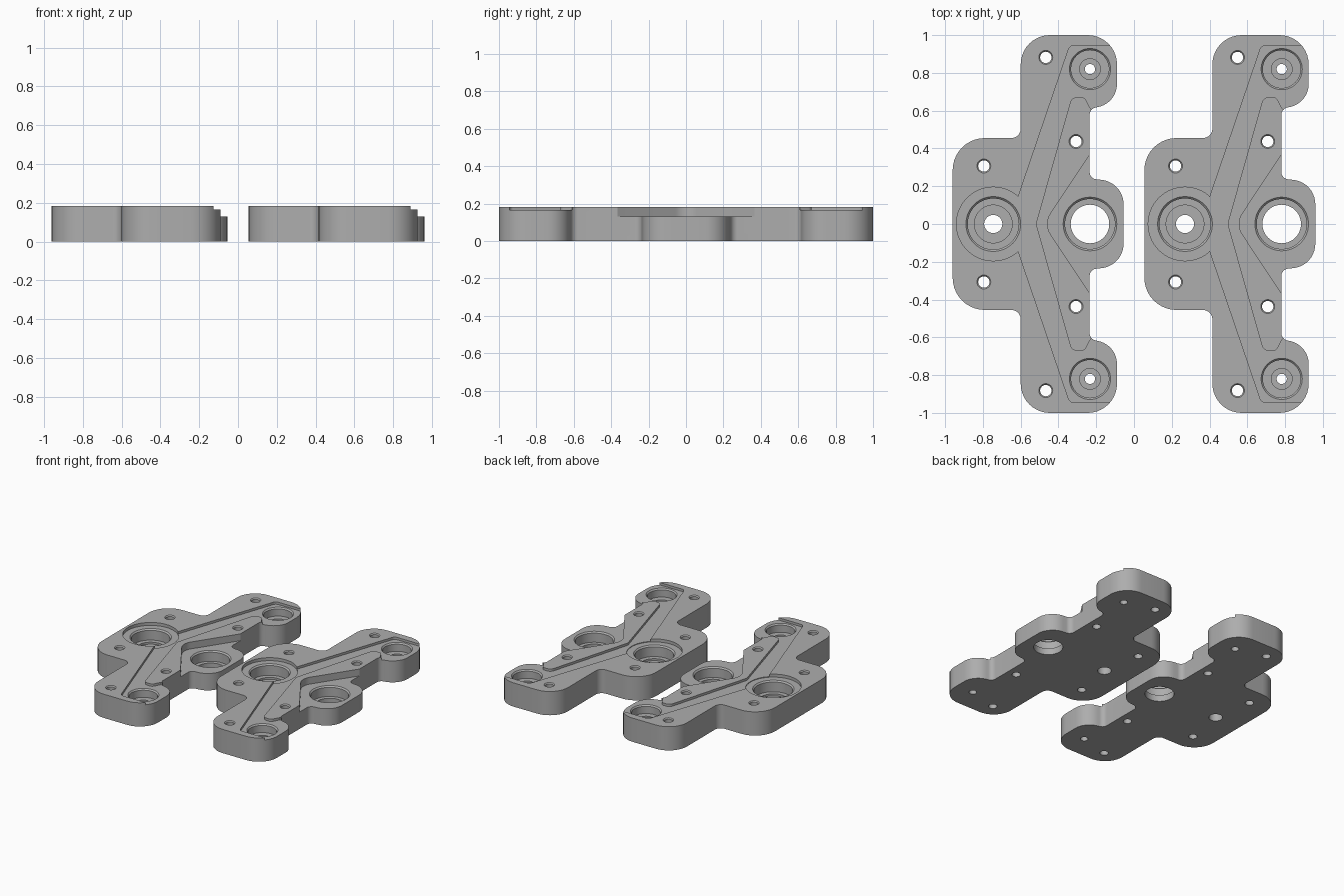
import bpy, bmesh, math
from mathutils import Vector

if "Cube" in bpy.data.objects:
    bpy.data.objects.remove(bpy.data.objects["Cube"])

TOP, CHANNEL, POCKET = 0.183, 0.165, 0.13

grey = bpy.data.materials.new("machined_grey")
grey.diffuse_color = (0.42, 0.42, 0.42, 1)
grey.use_nodes = True
grey.node_tree.nodes["Principled BSDF"].inputs["Base Color"].default_value = grey.diffuse_color


def fillet(points, steps=10):
    """Closed 2D polygon from (x, y, radius) corners."""
    out = []
    n = len(points)
    for i, (x, y, r) in enumerate(points):
        p = Vector((x, y))
        if r == 0:
            out.append(p)
            continue
        a = (Vector(points[i - 1][:2]) - p).normalized()
        b = (Vector(points[(i + 1) % n][:2]) - p).normalized()
        half = a.angle(b) / 2
        centre = p + (a + b).normalized() * (r / math.sin(half))
        t = r / math.tan(half)
        va, vb = p + a * t - centre, p + b * t - centre
        start = math.atan2(va.y, va.x)
        sweep = math.atan2(va.x * vb.y - va.y * vb.x, va.dot(vb))
        for k in range(steps + 1):
            ang = start + sweep * k / steps
            out.append(centre + Vector((math.cos(ang), math.sin(ang))) * r)
    return out


def mirrored(half):
    """Mirror a chain of corners across y = 0."""
    return half + [(x, -y, r) for x, y, r in reversed(half) if y != 0]


def make_object(name, bm):
    bmesh.ops.recalc_face_normals(bm, faces=bm.faces[:])
    mesh = bpy.data.meshes.new(name)
    bm.to_mesh(mesh)
    bm.free()
    mesh.materials.append(grey)
    obj = bpy.data.objects.new(name, mesh)
    bpy.context.collection.objects.link(obj)
    return obj


def prism(name, outline, z0, z1):
    bm = bmesh.new()
    low = [bm.verts.new((p.x, p.y, z0)) for p in outline]
    high = [bm.verts.new((p.x, p.y, z1)) for p in outline]
    n = len(low)
    bm.faces.new(low)
    bm.faces.new(high)
    for i in range(n):
        j = (i + 1) % n
        bm.faces.new((low[i], low[j], high[j], high[i]))
    return make_object(name, bm)


def turned(name, x, y, profile, sides=48):
    """Solid of revolution from (radius, z) steps."""
    bm = bmesh.new()
    rings = []
    for r, z in profile:
        rings.append([bm.verts.new((x + r * math.cos(2 * math.pi * k / sides),
                                    y + r * math.sin(2 * math.pi * k / sides), z))
                      for k in range(sides)])
    bm.faces.new(rings[0])
    bm.faces.new(rings[-1])
    for a, b in zip(rings, rings[1:]):
        for k in range(sides):
            j = (k + 1) % sides
            bm.faces.new((a[k], a[j], b[j], b[k]))
    return make_object(name, bm)


# Plate body
body = mirrored([
    (-0.965, 0.455, 0.17), (-0.605, 0.455, 0.05), (-0.605, 1.0, 0.155),
    (-0.095, 1.0, 0.155), (-0.095, 0.64, 0.125), (-0.24, 0.61, 0.04),
    (-0.24, 0.24, 0.04), (-0.06, 0.222, 0.13)])
plate = prism("left_plate", fillet(body), 0, TOP)

# Shallow chevron channel around the raised island
channel = [(-0.667, 0, 0), (-0.345, 0.945, 0.03), (0.05, 0.945, 0), (0.05, 0.61, 0),
           (-0.235, 0.61, 0), (-0.268, 0.672, 0.03), (-0.335, 0.672, 0.04)]
channel = channel + [(-0.525, 0, 0.06)] + [(x, -y, r) for x, y, r in reversed(channel[1:])]
cutters = [prism("channel_cutter", fillet(channel), CHANNEL, 0.3)]

# Deeper V-shaped pocket beside the large bore
pocket = [(-0.483, 0, 0.1), (-0.24, 0.365, 0), (0.05, 0.365, 0),
          (0.05, -0.365, 0), (-0.24, -0.365, 0)]
cutters.append(prism("pocket_cutter", fillet(pocket), POCKET, 0.3))

# Stepped bearing bores
cutters.append(turned("side_bore_cutter", -0.75, 0, [
    (0.048, -0.1), (0.048, 0.06), (0.1, 0.06), (0.1, 0.075), (0.135, 0.075),
    (0.135, 0.15), (0.145, 0.16), (0.195, 0.16), (0.195, 0.3)], 64))
cutters.append(turned("large_bore_cutter", -0.238, 0, [
    (0.102, -0.1), (0.102, 0.05), (0.132, 0.05), (0.132, 0.12),
    (0.142, POCKET), (0.142, 0.3)], 64))
for s in (1, -1):
    cutters.append(turned("end_bore_cutter", -0.238, 0.82 * s, [
        (0.027, -0.1), (0.027, 0.085), (0.055, 0.085), (0.055, 0.1),
        (0.1, 0.1), (0.1, 0.155), (0.109, CHANNEL), (0.109, 0.3)]))
    # Screw holes with a small chamfer
    for x, y in ((-0.80, 0.307), (-0.472, 0.882), (-0.312, 0.437)):
        cutters.append(turned("screw_hole_cutter", x, y * s, [
            (0.03, -0.1), (0.03, TOP - 0.008), (0.037, TOP), (0.037, 0.3)], 24))

for c in cutters:
    c.hide_render = True
    mod = plate.modifiers.new(c.name, "BOOLEAN")
    mod.operation = "DIFFERENCE"
    mod.solver = "EXACT"
    mod.object = c

# Bake the cuts and drop the cutters
bpy.context.view_layer.update()
baked = bpy.data.meshes.new_from_object(
    plate.evaluated_get(bpy.context.evaluated_depsgraph_get()))
plate.modifiers.clear()
plate.data = baked
for c in cutters:
    bpy.data.objects.remove(c)

bpy.ops.object.select_all(action="DESELECT")
plate.select_set(True)
bpy.context.view_layer.objects.active = plate
bpy.ops.object.shade_smooth_by_angle(angle=math.radians(30))

# Second identical plate
plate.location.x = 0.005
right = plate.copy()
right.data = plate.data.copy()
right.name = "right_plate"
right.location.x = 1.02
bpy.context.collection.objects.link(right)
